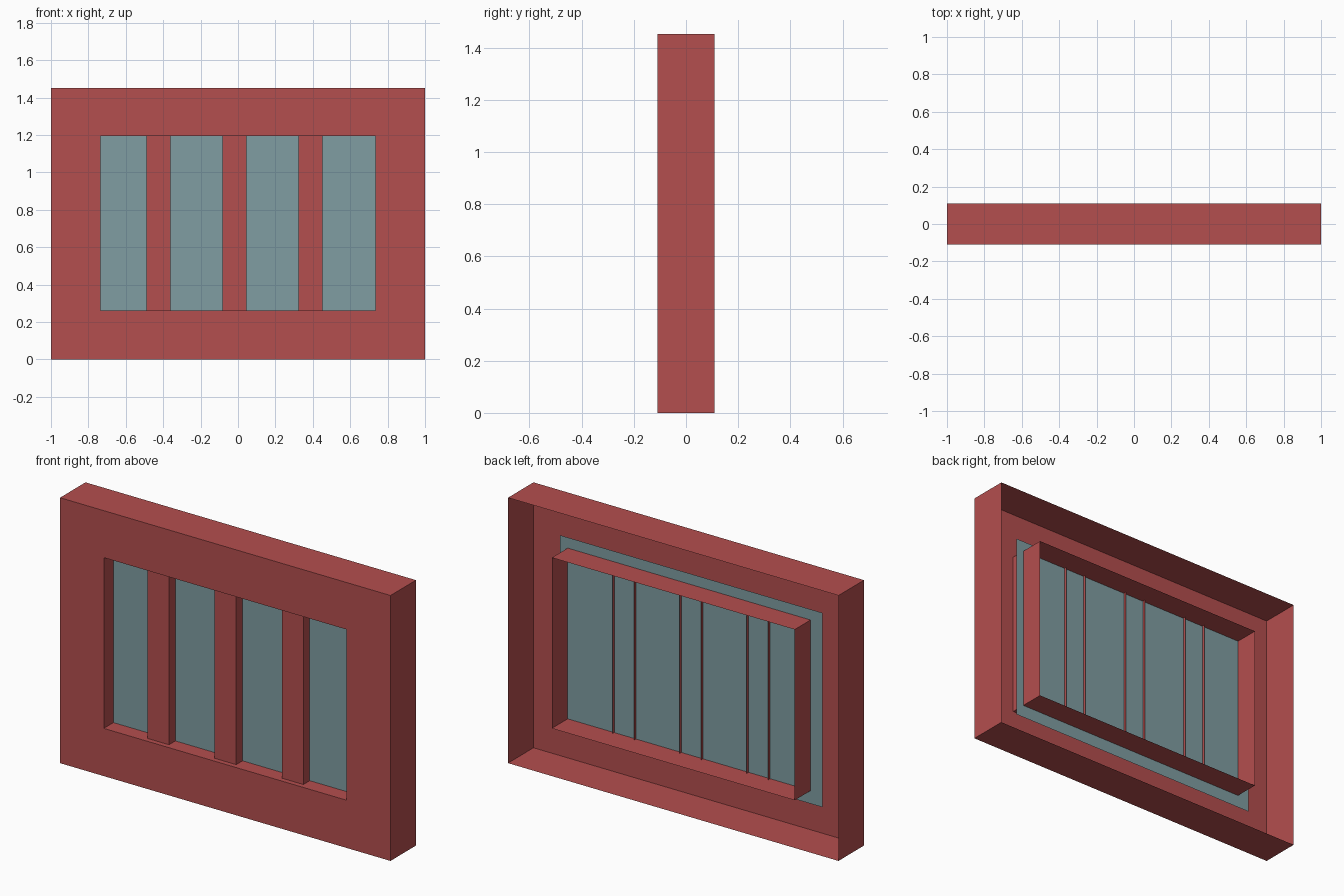
import bpy, bmesh

if "Cube" in bpy.data.objects:
    bpy.data.objects.remove(bpy.data.objects["Cube"])


def material(name, rgb):
    m = bpy.data.materials.new(name)
    m.diffuse_color = (*rgb, 1)
    m.use_nodes = True
    m.node_tree.nodes["Principled BSDF"].inputs["Base Color"].default_value = m.diffuse_color
    return m


RED = material("red paint", (0.456, 0.077, 0.077))
GLASS = material("blue grey glass", (0.216, 0.337, 0.361))


def finish(name, bm, mat):
    me = bpy.data.meshes.new(name)
    bm.to_mesh(me)
    bm.free()
    me.materials.append(mat)
    ob = bpy.data.objects.new(name, me)
    bpy.context.collection.objects.link(ob)
    return ob


def rect(bm, x0, x1, z0, z1, y):
    """Rectangular ring of verts facing the front."""
    return [bm.verts.new((x, y, z)) for x, z in ((x0, z0), (x1, z0), (x1, z1), (x0, z1))]


FRONT, BACK = -0.11, 0.11
OUTER = (-1.0, 1.0, 0.0, 1.452)
OPENING = (-0.735, 0.735, 0.261, 1.195)

# Frame: hollow shell, open at the back (outer walls, front plate, opening walls)
bm = bmesh.new()
rings = [rect(bm, *OUTER, BACK), rect(bm, *OUTER, FRONT),
         rect(bm, *OPENING, FRONT), rect(bm, *OPENING, BACK)]
for a, b in zip(rings, rings[1:]):
    for i in range(4):
        j = (i + 1) % 4
        bm.faces.new((a[i], a[j], b[j], b[i]))
finish("window_frame", bm, RED)

# Glass: one thin sheet, a little larger than the opening
bm = bmesh.new()
bm.faces.new(rect(bm, -0.807, 0.783, 0.19, 1.253, -0.027))
finish("glass_pane", bm, GLASS)

# Upright bars: channels open at the back, poking slightly through the glass
for n in range(3):
    cx = -0.425 + 0.4065 * n
    profile = [(cx - 0.065, -0.01), (cx - 0.065, -0.082),
               (cx + 0.065, -0.082), (cx + 0.065, -0.01)]
    bm = bmesh.new()
    low = [bm.verts.new((x, y, OPENING[2])) for x, y in profile]
    high = [bm.verts.new((x, y, OPENING[3])) for x, y in profile]
    for i in range(3):
        bm.faces.new((low[i], low[i + 1], high[i + 1], high[i]))
    finish(f"upright_bar_{n + 1}", bm, RED)
